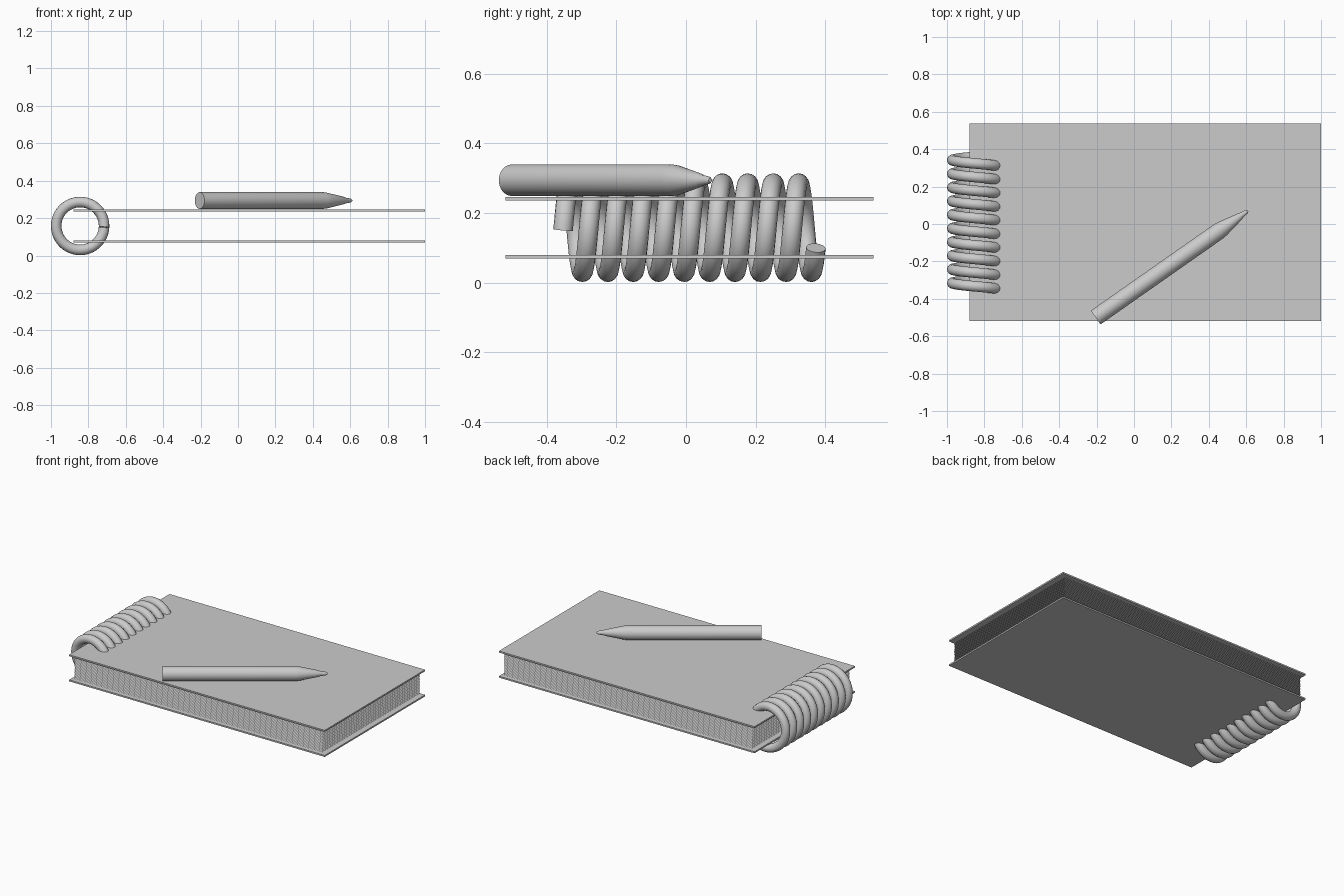
import bpy, bmesh, math
from mathutils import Vector

cube = bpy.data.objects.get("Cube")
if cube:
    bpy.data.objects.remove(cube, do_unlink=True)

grey = bpy.data.materials.new("plain_grey")
grey.use_nodes = True
colour = (0.6, 0.6, 0.6, 1)
grey.diffuse_color = colour
grey.node_tree.nodes["Principled BSDF"].inputs["Base Color"].default_value = colour


def add_object(name, bm, smooth=False):
    bmesh.ops.recalc_face_normals(bm, faces=bm.faces)
    mesh = bpy.data.meshes.new(name)
    bm.to_mesh(mesh)
    bm.free()
    mesh.materials.append(grey)
    obj = bpy.data.objects.new(name, mesh)
    bpy.context.collection.objects.link(obj)
    if smooth:
        bpy.ops.object.select_all(action='DESELECT')
        obj.select_set(True)
        bpy.context.view_layer.objects.active = obj
        bpy.ops.object.shade_smooth_by_angle(angle=math.radians(35))
    return obj


def skin_rings(name, rings):
    """Join equal rings of points into a capped tube."""
    bm = bmesh.new()
    loops = [[bm.verts.new(p) for p in ring] for ring in rings]
    n = len(loops[0])
    for a, b in zip(loops, loops[1:]):
        for i in range(n):
            j = (i + 1) % n
            bm.faces.new((a[i], a[j], b[j], b[i]))
    bm.faces.new(loops[0])
    bm.faces.new(loops[-1])
    return add_object(name, bm, smooth=True)


def circle(centre, u, v, radius, sides):
    angles = [2 * math.pi * i / sides for i in range(sides)]
    return [centre + radius * (math.cos(a) * u + math.sin(a) * v) for a in angles]


# Covers: two thin boards
def cover(name, z):
    bm = bmesh.new()
    bmesh.ops.create_cube(bm, size=1)
    bmesh.ops.scale(bm, vec=(1.88, 1.055, 0.01), verts=bm.verts)
    bmesh.ops.translate(bm, vec=(0.06, 0.01, z), verts=bm.verts)
    add_object(name, bm)


cover("front_cover", 0.241)
cover("back_cover", 0.074)

# Pages: a stack of single-sided sheets
bm = bmesh.new()
bmesh.ops.create_grid(bm, x_segments=1, y_segments=1, size=0.5)
bmesh.ops.scale(bm, vec=(1.825, 1.026, 1), verts=bm.verts)
bmesh.ops.translate(bm, vec=(0.06, 0.01, 0.082), verts=bm.verts)
pages = add_object("pages", bm)
stack = pages.modifiers.new("stack", 'ARRAY')
stack.count = 31
stack.use_relative_offset = False
stack.use_constant_offset = True
stack.constant_offset_displace = (0, 0, 0.005)

# Spiral binding: a round wire wound about the y direction
COIL, WIRE, PITCH = 0.128, 0.028, 0.073
start, end, steps = math.radians(-27), math.radians(-3603), 400
rings = []
for s in range(steps + 1):
    t = start + (end - start) * s / steps
    out = Vector((math.cos(t), 0, math.sin(t)))
    rise = PITCH / (2 * math.pi)
    centre = Vector((-0.844, 0.378 + rise * t, 0.158)) + COIL * out
    tangent = Vector((-COIL * math.sin(t), rise, COIL * math.cos(t))).normalized()
    rings.append(circle(centre, out, tangent.cross(out), WIRE, 16))
skin_rings("spiral_binding", rings)

# Pen: a turned profile lying on the front cover
butt, tip = Vector((-0.205, -0.5, 0.294)), Vector((0.608, 0.07, 0.294))
axis = tip - butt
side = axis.cross(Vector((0, 0, 1))).normalized()
profile = [(0, 0.045), (0.81, 0.045), (0.835, 0.042), (0.95, 0.019),
           (0.955, 0.016), (0.99, 0.011), (1, 0.006)]
skin_rings("pen", [circle(butt + axis * t, side, Vector((0, 0, 1)), r, 32)
                   for t, r in profile])
